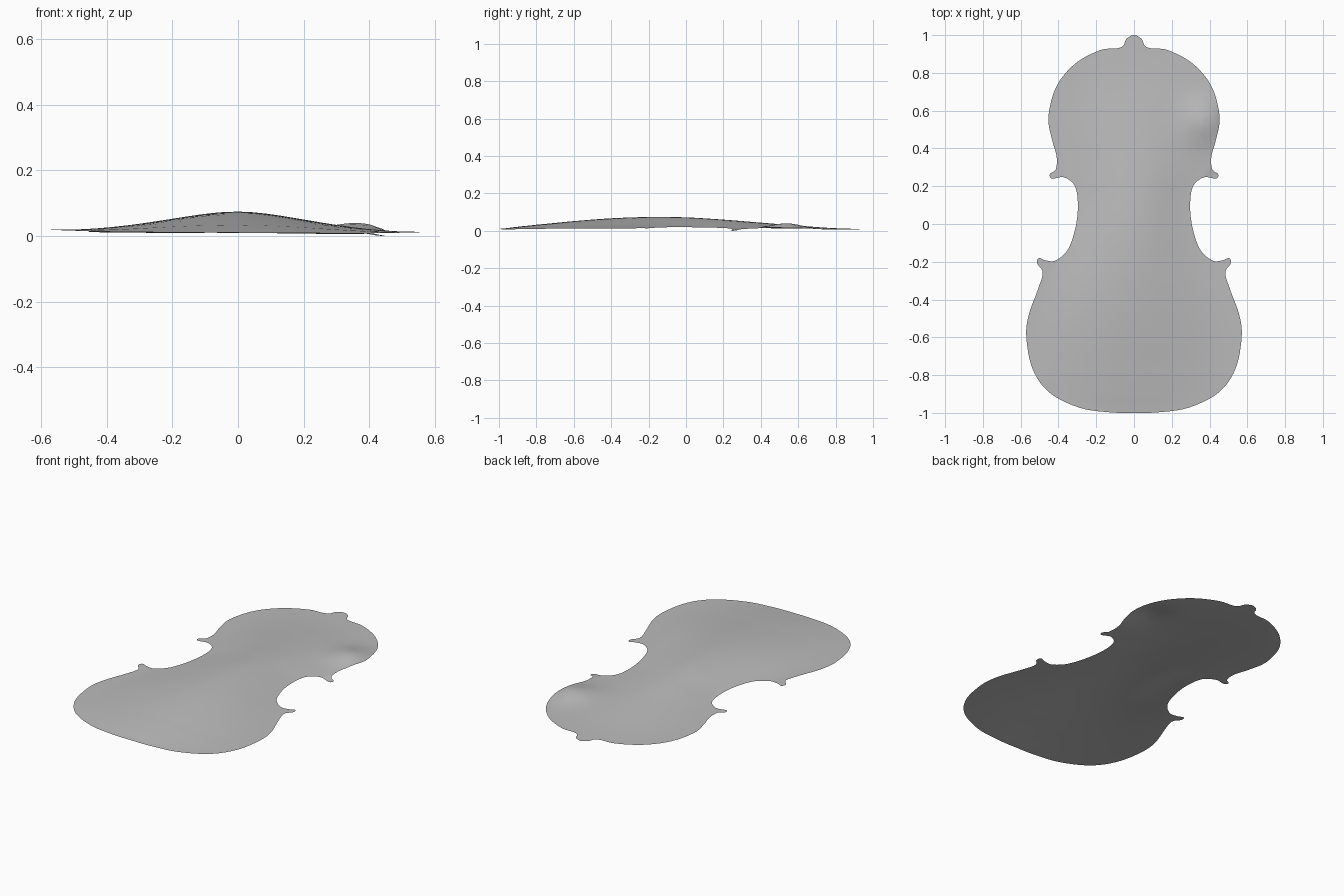
import bpy, bmesh, math
from mathutils import Vector

cube = bpy.data.objects.get("Cube")
if cube:
    bpy.data.objects.remove(cube, do_unlink=True)

# Half outline of the plate, from the top button down to the bottom edge
HALF = [(0, 1), (.04, .98), (.056, .945), (.09, .93), (.18, .92), (.31, .85),
        (.41, .73), (.453, .57), (.435, .45), (.41, .36), (.414, .29), (.445, .265),
        (.435, .24), (.37, .247), (.313, .2), (.297, .1), (.31, -.02), (.35, -.135),
        (.414, -.193), (.467, -.193), (.504, -.18), (.512, -.21), (.483, -.257),
        (.51, -.35), (.557, -.48), (.57, -.6), (.536, -.77), (.446, -.894),
        (.287, -.973), (.127, -.997), (0, -1)]
# Values along the length: height of the ridge, height of the rim, arch half width
RIDGE = [(-1, .01), (-.9, .022), (-.8, .033), (-.6, .052), (-.4, .067), (-.2, .074),
         (0, .072), (.2, .06), (.4, .044), (.6, .028), (.8, .014), (1, .009)]
RIM = [(-1, .009), (-.8, .014), (-.5, .016), (0, .017), (.3, .013), (.7, .009), (1, .008)]
WIDTH = [(-1, .4), (-.8, .52), (-.6, .56), (-.4, .52), (-.15, .42), (.1, .36),
         (.3, .4), (.55, .45), (.8, .38), (1, .2)]


def catmull(a, b, c, d, t):
    return b + (c - a) * (t / 2) + (a * 2 - b * 5 + c * 4 - d) * (t * t / 2) \
        + (b * 3 - a - c * 3 + d) * (t ** 3 / 2)


def sample(table, y):
    """Smooth value of a table at y."""
    y = max(-1, min(1, y))
    i = next(k for k in range(len(table) - 1) if y <= table[k + 1][0])
    pick = lambda k: table[max(0, min(len(table) - 1, k))][1]
    t = (y - table[i][0]) / (table[i + 1][0] - table[i][0])
    return catmull(pick(i - 1), pick(i), pick(i + 1), pick(i + 2), t)


def height(x, y):
    rim = sample(RIM, y)
    across = min(1, abs(x) / sample(WIDTH, y))
    z = rim + (sample(RIDGE, y) - rim) * math.cos(across * math.pi / 2) ** 2
    z -= .006 * x                                   # slight warp across the plate
    # Raised swelling on the left upper edge
    dx, dy = x - .37, y - .54
    side = math.exp(-(dx / .11) ** 2) if dx < 0 else max(0, 1 - (dx / .095) ** 2)
    z += .03 * side * math.exp(-(dy / .12) ** 2)
    # Drooping left upper corner
    z -= .011 * math.exp(-((x - .44) / .05) ** 2 - ((y - .25) / .04) ** 2)
    return z


# Smooth closed outline
loop = [Vector(p) for p in HALF] + [Vector((-x, y)) for x, y in HALF[-2:0:-1]]
n, steps = len(loop), 6
outline = [catmull(loop[i - 1], loop[i], loop[(i + 1) % n], loop[(i + 2) % n], s / steps)
           for i in range(n) for s in range(steps)]

# Flat sheet, cut into a fine grid, then arched
bm = bmesh.new()
bm.faces.new([bm.verts.new((p.x, p.y, 0)) for p in outline])
bmesh.ops.triangulate(bm, faces=bm.faces[:])
for axis, count in (((1, 0, 0), 14), ((0, 1, 0), 24)):
    for k in range(-count, count + 1):
        bmesh.ops.bisect_plane(bm, geom=bm.verts[:] + bm.edges[:] + bm.faces[:], dist=1e-5,
                               plane_co=Vector(axis) * (k * .04 + .003), plane_no=axis)
for v in bm.verts:
    v.co.z = height(v.co.x, v.co.y)
bm.normal_update()
for f in bm.faces:
    if f.normal.z < 0:
        f.normal_flip()
    f.smooth = True
low = min(v.co.z for v in bm.verts)
bmesh.ops.translate(bm, verts=bm.verts[:], vec=(0, 0, -low))

mesh = bpy.data.meshes.new("arched_plate")
bm.to_mesh(mesh)
bm.free()
plate = bpy.data.objects.new("arched_plate", mesh)
bpy.context.collection.objects.link(plate)

# Plain grey finish
grey = bpy.data.materials.new("plain_grey")
grey.use_nodes = True
colour = (.5, .5, .5, 1)
grey.diffuse_color = colour
grey.node_tree.nodes["Principled BSDF"].inputs["Base Color"].default_value = colour
mesh.materials.append(grey)
